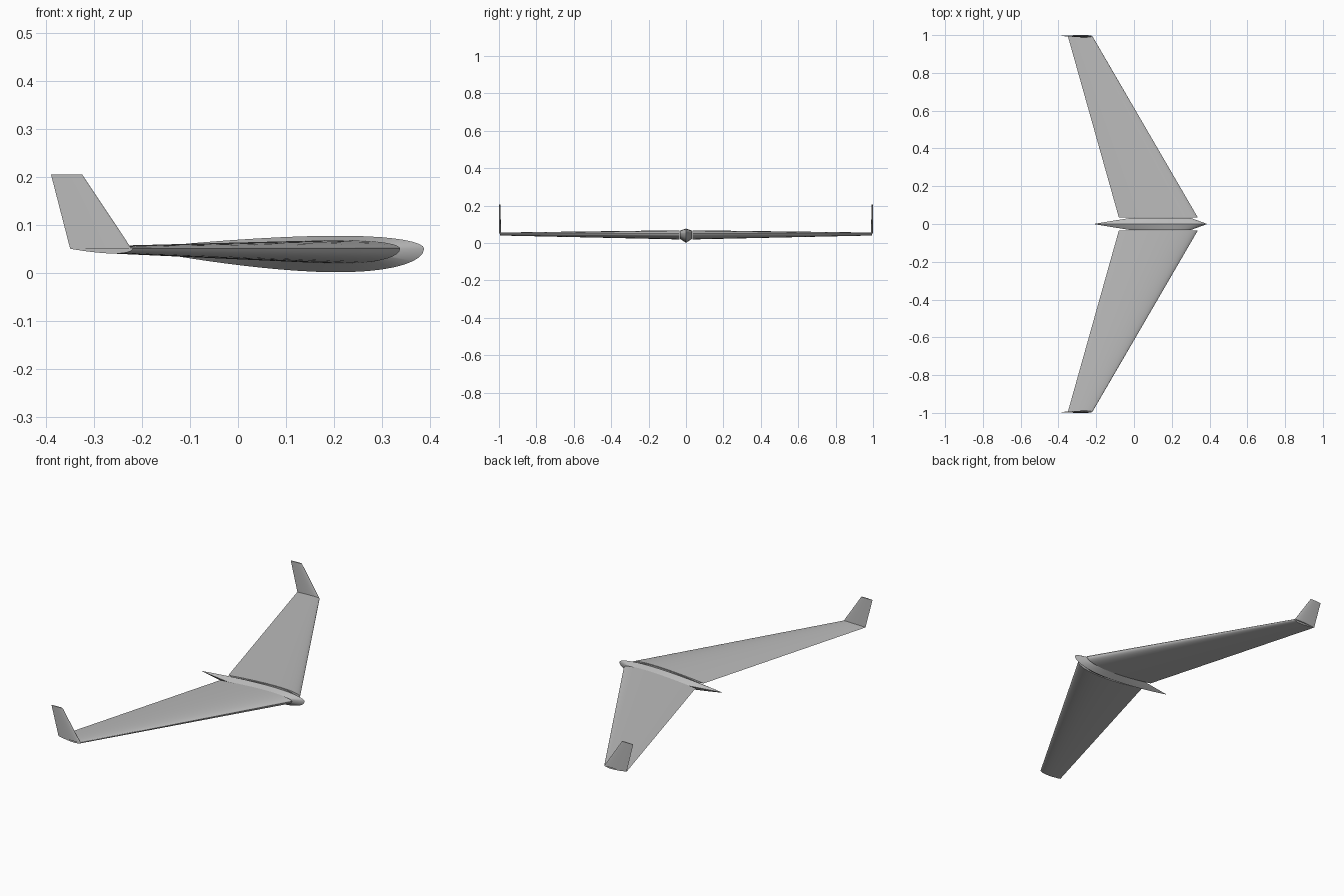
import bpy, bmesh, math

cube = bpy.data.objects.get("Cube")
if cube:
    bpy.data.objects.remove(cube, do_unlink=True)

grey = bpy.data.materials.new("light grey")
grey.use_nodes = True
grey.diffuse_color = (0.5, 0.5, 0.5, 1)
grey.node_tree.nodes["Principled BSDF"].inputs["Base Color"].default_value = (0.5, 0.5, 0.5, 1)

STEPS = 24
LEVEL = 0.05


def thickness(t):
    """Airfoil half thickness, one at its fullest, with a sharp trailing edge."""
    return (1.4845 * t**0.5 - 0.63 * t - 1.758 * t**2 + 1.4215 * t**3 - 0.518 * t**4) * 2


def airfoil(nose, tail, upper, lower):
    """Closed outline as (x, offset), from tail over the top to nose and back."""
    ts = [(1 - math.cos(math.pi * i / STEPS)) / 2 for i in range(STEPS + 1)]
    top = [(nose + (tail - nose) * t, upper * thickness(t)) for t in reversed(ts)]
    low = [(nose + (tail - nose) * t, -lower * thickness(t)) for t in ts[1:-1]]
    return top + low


def loft(name, sections):
    """Skin a row of matching outlines and cap both ends."""
    bm = bmesh.new()
    rings = [[bm.verts.new(p) for p in s] for s in sections]
    n = len(rings[0])
    for a, b in zip(rings, rings[1:]):
        for i in range(n):
            j = (i + 1) % n
            bm.faces.new((a[i], a[j], b[j], b[i]))
    bm.faces.new(rings[0])
    bm.faces.new(rings[-1])
    bmesh.ops.recalc_face_normals(bm, faces=bm.faces)
    mesh = bpy.data.meshes.new(name)
    bm.to_mesh(mesh)
    bm.free()
    mesh.materials.append(grey)
    obj = bpy.data.objects.new(name, mesh)
    bpy.context.collection.objects.link(obj)
    bpy.ops.object.select_all(action='DESELECT')
    obj.select_set(True)
    bpy.context.view_layer.objects.active = obj
    bpy.ops.object.shade_smooth_by_angle(angle=math.radians(30))
    return obj


def upright(y, *shape):
    return [(x, y, LEVEL + d) for x, d in airfoil(*shape)]


def flat(y, z, *shape):
    return [(x, y + d, z) for x, d in airfoil(*shape)]


# Slim body, fullest on the centre line
side = (0.30, -0.02, 0.016, 0.028)
loft("fuselage", [upright(-0.032, *side),
                  upright(0, 0.388, -0.215, 0.027, 0.049),
                  upright(0.032, *side)])

# Swept wings with an upright fin at each tip
for label, s in (("left", 1), ("right", -1)):
    loft(label + "_wing", [upright(s * 0.034, 0.338, -0.08, 0.018, 0.031),
                           upright(s * 0.994, -0.22, -0.35, 0.006, 0.010)])
    loft(label + "_winglet", [flat(s * 0.994, LEVEL, -0.222, -0.35, 0.006, 0.006),
                              flat(s * 0.996, 0.205, -0.325, -0.39, 0.003, 0.003)])
